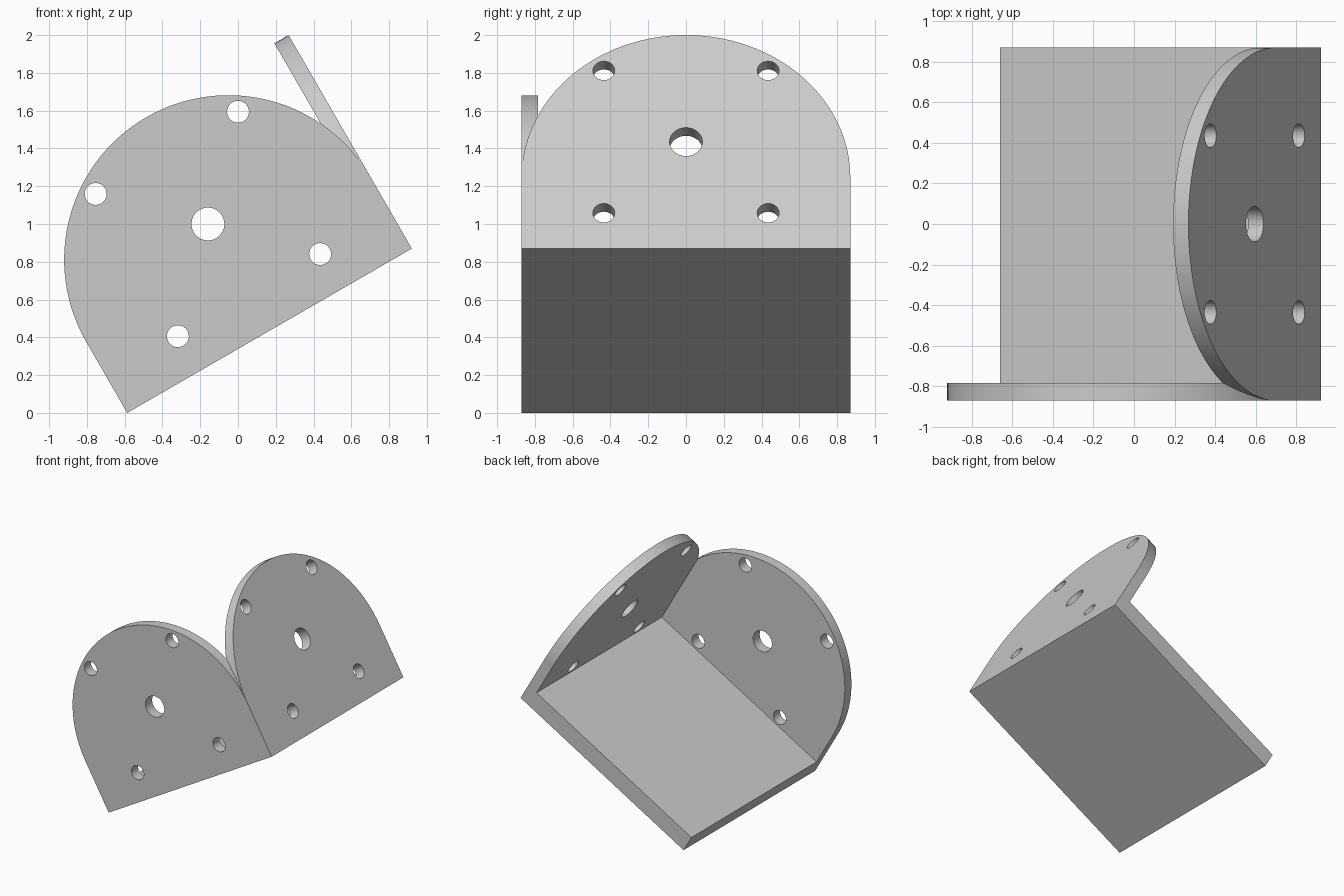
import bpy
import bmesh
from math import cos, sin, pi, radians
from mathutils import Matrix

if "Cube" in bpy.data.objects:
    bpy.data.objects.remove(bpy.data.objects["Cube"], do_unlink=True)

R = 0.87            # half width of the bracket, also the radius of the rounded ends
ARC_Z = R / 2       # height of the arc centre above the underside
PLATE = 0.087       # thickness of the upright plates
BASE = 0.145        # thickness of the base block

# The whole bracket leans by 30 degrees about the depth axis
TILT = Matrix.Translation((0.167, 0, R / 2)) @ Matrix.Rotation(radians(-30), 4, "Y")

grey = bpy.data.materials.new("light grey")
grey.use_nodes = True
grey.diffuse_color = (0.6, 0.6, 0.6, 1)
grey.node_tree.nodes["Principled BSDF"].inputs["Base Color"].default_value = (0.6, 0.6, 0.6, 1)


def add_part(name, mesh, placement):
    mesh.name = name
    mesh.transform(TILT @ placement)
    mesh.materials.clear()
    mesh.materials.append(grey)
    obj = bpy.data.objects.new(name, mesh)
    bpy.context.collection.objects.link(obj)
    bpy.ops.object.select_all(action="DESELECT")
    obj.select_set(True)
    bpy.context.view_layer.objects.active = obj
    bpy.ops.object.shade_smooth_by_angle(angle=radians(30))


def arc(cx, cy, radius, sweep, steps):
    return [(cx + radius * cos(sweep * i / steps), cy + radius * sin(sweep * i / steps))
            for i in range(steps + 1)]


def plate_mesh():
    """Round-topped plate with a centre hole and four bolt holes."""
    loops = [[(-R, 0), (R, 0)] + arc(0, ARC_Z, R, pi, 64)]
    holes = [(0, 0.75 * R, 0.087)]
    holes += [(sx * R / 2, h * R, 0.058) for sx in (-1, 1) for h in (0.25, 1.25)]
    loops += [arc(x, y, r, 2 * pi, 32)[:-1] for x, y, r in holes]

    curve = bpy.data.curves.new("plate_profile", "CURVE")
    curve.dimensions = "2D"
    curve.fill_mode = "BOTH"
    curve.extrude = PLATE / 2
    for loop in loops:
        spline = curve.splines.new("POLY")
        spline.points.add(len(loop) - 1)
        for point, (x, y) in zip(spline.points, loop):
            point.co = (x, y, 0, 1)
        spline.use_cyclic_u = True
    helper = bpy.data.objects.new("plate_profile", curve)
    bpy.context.collection.objects.link(helper)
    bpy.context.view_layer.update()
    graph = bpy.context.evaluated_depsgraph_get()
    mesh = bpy.data.meshes.new_from_object(helper.evaluated_get(graph))
    bpy.data.objects.remove(helper, do_unlink=True)
    bpy.data.curves.remove(curve)

    # Weld the caps to the walls
    bm = bmesh.new()
    bm.from_mesh(mesh)
    bmesh.ops.remove_doubles(bm, verts=bm.verts, dist=1e-5)
    bmesh.ops.recalc_face_normals(bm, faces=bm.faces)
    bm.to_mesh(mesh)
    bm.free()
    return mesh


# Two upright plates meeting at the front corner
upright = Matrix.Rotation(pi / 2, 4, "X")
inset = R - PLATE / 2
add_part("front_plate", plate_mesh(), Matrix.Translation((0, -inset, 0)) @ upright)
add_part("left_plate", plate_mesh(),
         Matrix.Translation((inset, 0, 0)) @ Matrix.Rotation(pi / 2, 4, "Z") @ upright)

# Base block filling the floor between the plates
bm = bmesh.new()
bmesh.ops.create_cube(bm, size=1)
side = 2 * R - PLATE
bmesh.ops.scale(bm, vec=(side, side, BASE), verts=bm.verts)
base = bpy.data.meshes.new("base_block")
bm.to_mesh(base)
bm.free()
add_part("base_block", base, Matrix.Translation((-PLATE / 2, PLATE / 2, BASE / 2)))
